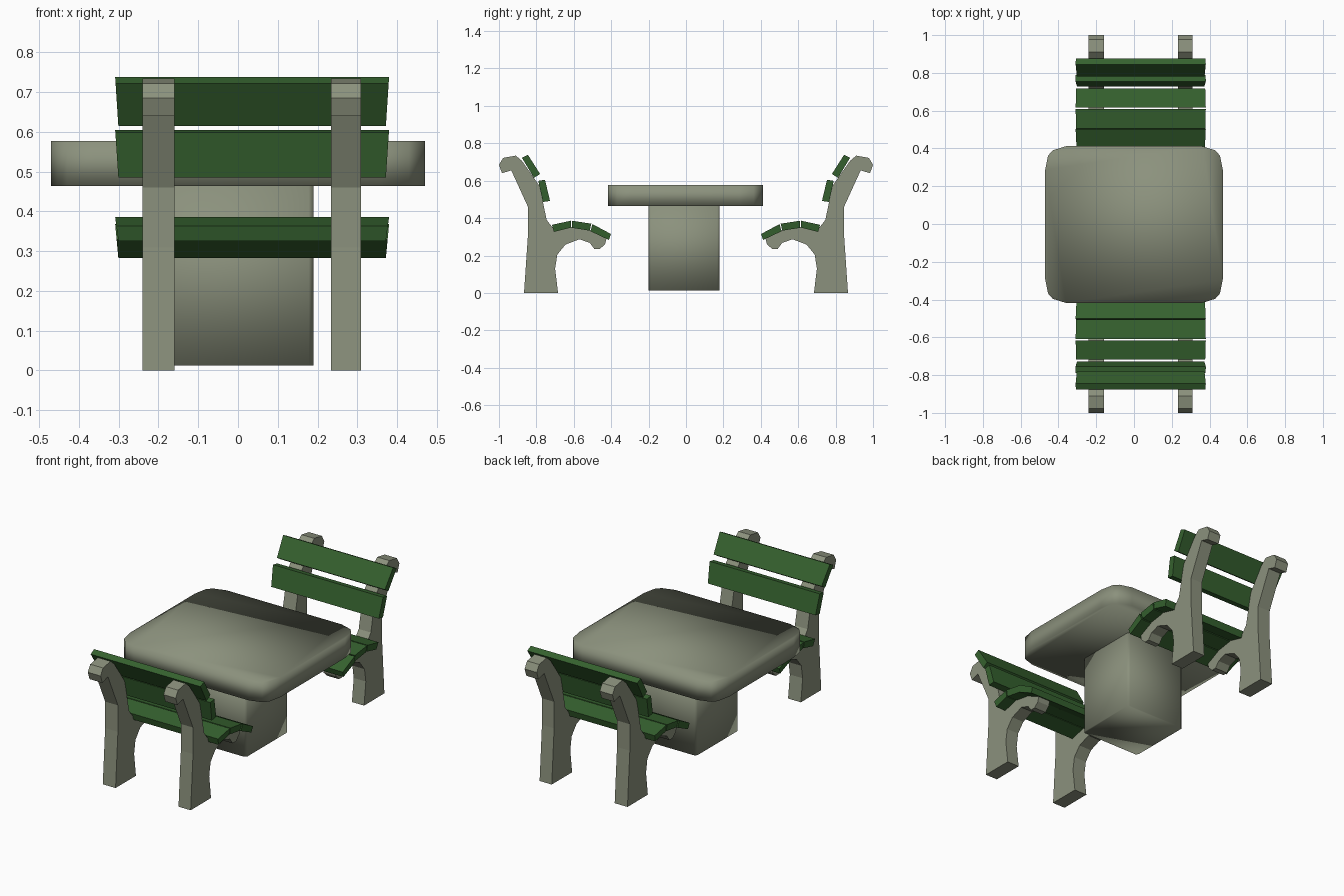
import bpy, bmesh

if "Cube" in bpy.data.objects:
    bpy.data.objects.remove(bpy.data.objects["Cube"])


def material(name, rgb):
    m = bpy.data.materials.new(name)
    m.diffuse_color = (*rgb, 1)
    m.use_nodes = True
    m.node_tree.nodes["Principled BSDF"].inputs["Base Color"].default_value = m.diffuse_color
    return m


CONCRETE = material("grey concrete", (0.26, 0.285, 0.205))
GREEN = material("green paint", (0.036, 0.12, 0.028))


def prism(name, bottom, top, mat, smooth=False):
    """Solid between two matching 3D outlines."""
    bm = bmesh.new()
    a = [bm.verts.new(p) for p in bottom]
    b = [bm.verts.new(p) for p in top]
    n = len(a)
    bm.faces.new(a)
    bm.faces.new(b)
    for i in range(n):
        bm.faces.new((a[i], a[(i + 1) % n], b[(i + 1) % n], b[i]))
    bmesh.ops.recalc_face_normals(bm, faces=bm.faces)
    for f in bm.faces:
        f.smooth = smooth
    me = bpy.data.meshes.new(name)
    bm.to_mesh(me)
    bm.free()
    me.materials.append(mat)
    ob = bpy.data.objects.new(name, me)
    bpy.context.collection.objects.link(ob)
    return ob


# Table top: slab with rounded corners, fully smooth shaded
corner = [(0.47, 0.29), (0.455, 0.365), (0.43, 0.393), (0.36, 0.415)]
outline = []
for sx, sy in ((1, 1), (-1, 1), (-1, -1), (1, -1)):
    pts = [(sx * x, sy * y) for x, y in corner]
    outline += pts if sx * sy > 0 else pts[::-1]
prism("table_top", [(x, y - 0.003, 0.464) for x, y in outline],
      [(x, y - 0.003, 0.577) for x, y in outline], CONCRETE, True)

# Table pedestal: square column with slim corner chamfers
r, c = 0.19, 0.178
square = [(r, -c), (r, c), (c, r), (-c, r), (-r, c), (-r, -c), (-c, -r), (c, -r)]
prism("table_pedestal", [(x, y - 0.01, 0.013) for x, y in square],
      [(x, y - 0.01, 0.47) for x, y in square], CONCRETE, True)

# Side profiles (distance from the table centre, height)
FRAME = [(0.866, 0), (0.845, 0.31), (0.845, 0.46), (0.934, 0.655), (0.984, 0.64),
         (1.0, 0.685), (0.978, 0.722), (0.91, 0.734), (0.877, 0.706), (0.813, 0.615),
         (0.785, 0.575), (0.765, 0.486), (0.745, 0.39), (0.706, 0.34),
         (0.615, 0.352), (0.514, 0.335), (0.425, 0.29), (0.432, 0.262),
         (0.46, 0.235), (0.49, 0.235), (0.515, 0.268), (0.57, 0.287),
         (0.645, 0.258), (0.688, 0.205), (0.70, 0.13), (0.684, 0)]
SLATS = {
    "upper_back_slat": [(0.877, 0.722), (0.845, 0.738), (0.78, 0.636), (0.813, 0.615)],
    "lower_back_slat": [(0.79, 0.599), (0.754, 0.605), (0.727, 0.492), (0.765, 0.486)],
    "rear_seat_slat": [(0.717, 0.364), (0.616, 0.386), (0.616, 0.349), (0.706, 0.326)],
    "middle_seat_slat": [(0.610, 0.386), (0.506, 0.370), (0.515, 0.333), (0.610, 0.348)],
    "front_seat_slat": [(0.500, 0.368), (0.401, 0.315), (0.412, 0.283), (0.511, 0.330)],
}

# Two benches facing the table
for side, s in (("front", -1), ("back", 1)):
    for label, x0, x1 in (("left", -0.24, -0.16), ("right", 0.234, 0.31)):
        prism(f"{side}_bench_{label}_frame", [(x0, s * d, z) for d, z in FRAME],
              [(x1, s * d, z) for d, z in FRAME], CONCRETE)
    for name, prof in SLATS.items():
        lo = min(z for _, z in prof)
        hi = max(z for _, z in prof)
        # slats taper slightly towards their lower edge
        ends = [(0.008 * (hi - z) / (hi - lo), d, z) for d, z in prof]
        prism(f"{side}_bench_{name}", [(-0.309 + t, s * d, z) for t, d, z in ends],
              [(0.380 - t, s * d, z) for t, d, z in ends], GREEN)
